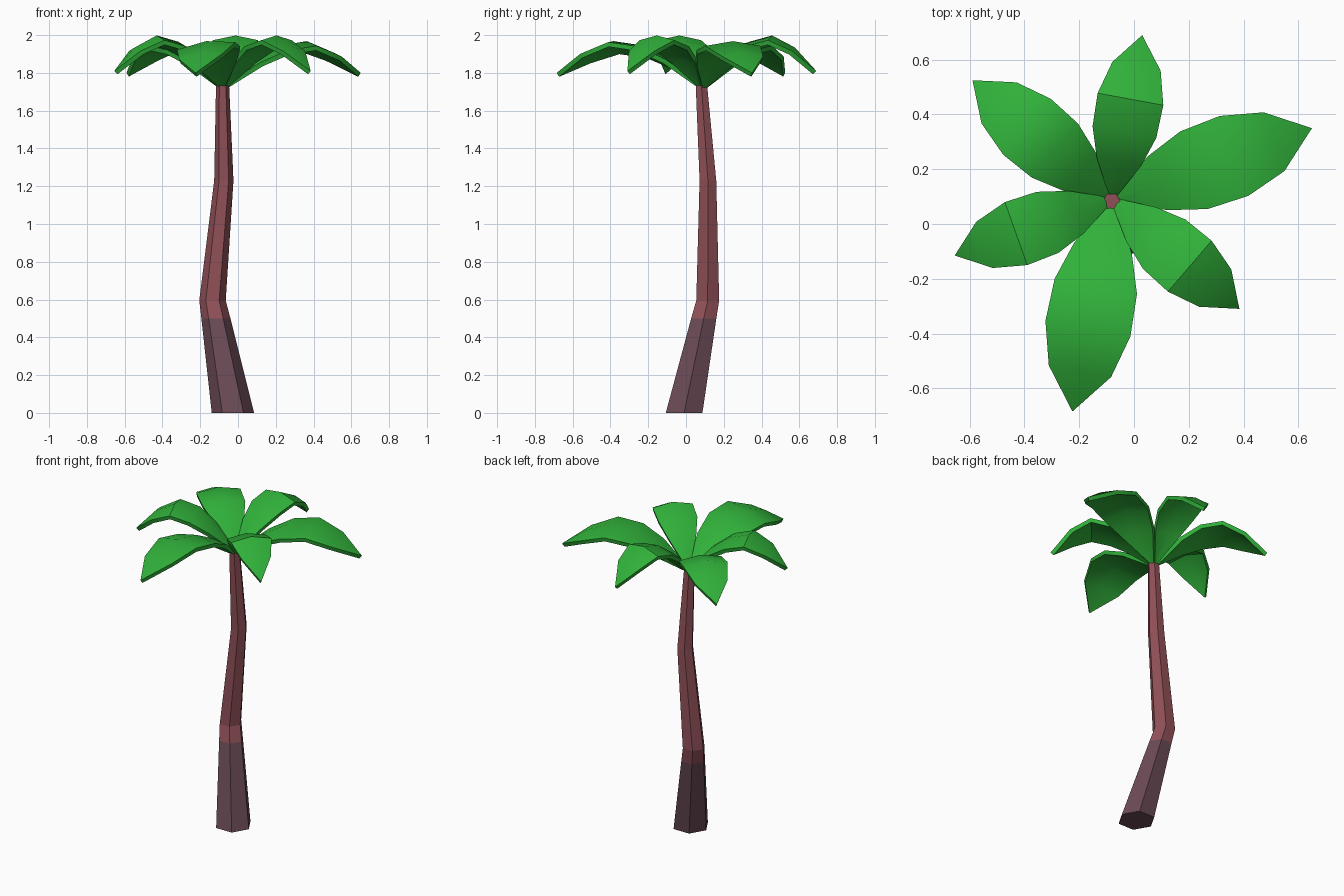
import bpy, bmesh, math
from mathutils import Vector

if "Cube" in bpy.data.objects:
    bpy.data.objects.remove(bpy.data.objects["Cube"])


def material(name, rgb):
    m = bpy.data.materials.new(name)
    m.diffuse_color = (*rgb, 1)
    m.use_nodes = True
    m.node_tree.nodes["Principled BSDF"].inputs["Base Color"].default_value = m.diffuse_color
    return m


green = material("leaf green", (0.030, 0.44, 0.042))
bark = material("red brown bark", (0.275, 0.080, 0.095))
dark_bark = material("dark bark", (0.140, 0.066, 0.088))


def make_object(name, bm, mats):
    bmesh.ops.recalc_face_normals(bm, faces=bm.faces)
    me = bpy.data.meshes.new(name)
    bm.to_mesh(me)
    bm.free()
    for m in mats:
        me.materials.append(m)
    ob = bpy.data.objects.new(name, me)
    bpy.context.collection.objects.link(ob)
    return ob


# Trunk: bent six-sided column, (x, y, z, radius) per ring
rings = [(-0.027, -0.010, 0.0, 0.112), (-0.117, 0.094, 0.5, 0.077),
         (-0.135, 0.115, 0.595, 0.070), (-0.075, 0.116, 1.23, 0.051),
         (-0.082, 0.080, 1.76, 0.034)]
bm = bmesh.new()
loops = [[bm.verts.new((x + r * math.cos(k * math.pi / 3),
                        y + r * math.sin(k * math.pi / 3), z)) for k in range(6)]
         for x, y, z, r in rings]
for a, b in zip(loops, loops[1:]):
    for k in range(6):
        n = (k + 1) % 6
        bm.faces.new((a[k], a[n], b[n], b[k]))
bm.faces.new(loops[0][::-1])
bm.faces.new(loops[-1])
for f in bm.faces:
    f.material_index = 1 if f.calc_center_median().z < 0.5 else 0
make_object("trunk", bm, [bark, dark_bark])

# Leaves: arched, slightly crowned blades, all from one point
ROOT = Vector((-0.08, 0.09, 0))
FRACTION = [0.0, 0.23, 0.41, 0.61, 0.81, 1.0]
WIDTH = [0.012, 0.136, 0.194, 0.200, 0.147, 0.0]     # half width / length
SHORT = [1.735, 1.885, 1.965, 1.998, 1.935, 1.81]
LONG = [1.735, 1.875, 1.945, 1.968, 1.905, 1.80]


def leaf(name, tip, heights, roll=0.0, crown=0.025):
    axis = Vector((tip[0], tip[1], 0)) - ROOT
    length = axis.length
    side = Vector((-axis.y, axis.x, 0)).normalized()
    bm = bmesh.new()
    rows = []
    for t, w, z in zip(FRACTION, WIDTH, heights):
        mid = ROOT + axis * t + Vector((0, 0, z))
        if w == 0:
            rows.append([bm.verts.new(mid)] * 3)
            continue
        half = w * length
        drop = crown * w / 0.2
        rows.append([bm.verts.new(mid + side * half * s
                                  + Vector((0, 0, roll * s * w / 0.2 - drop * abs(s))))
                     for s in (-1, 0, 1)])
    for a, b in zip(rows, rows[1:]):
        for k in range(2):
            quad = [a[k], a[k + 1], b[k + 1], b[k]]
            bm.faces.new(list(dict.fromkeys(quad)))
    ob = make_object(name, bm, [green])
    # make the blade face upwards, then thicken downwards
    if sum(p.normal.z for p in ob.data.polygons) < 0:
        ob.data.flip_normals()
    mod = ob.modifiers.new("thickness", "SOLIDIFY")
    mod.thickness = 0.025
    mod.offset = -1
    bpy.ops.object.select_all(action='DESELECT')
    ob.select_set(True)
    bpy.context.view_layer.objects.active = ob
    bpy.ops.object.modifier_apply(modifier="thickness")
    bpy.ops.object.shade_smooth_by_angle(angle=math.radians(40))


leaf("leaf_back", (0.03, 0.69), SHORT)
leaf("leaf_right", (0.65, 0.35), LONG)
leaf("leaf_front_right", (0.385, -0.31), SHORT)
leaf("leaf_front", (-0.225, -0.685), LONG, roll=0.02)
leaf("leaf_left", (-0.655, -0.115), SHORT)
leaf("leaf_back_left", (-0.59, 0.525), LONG)
